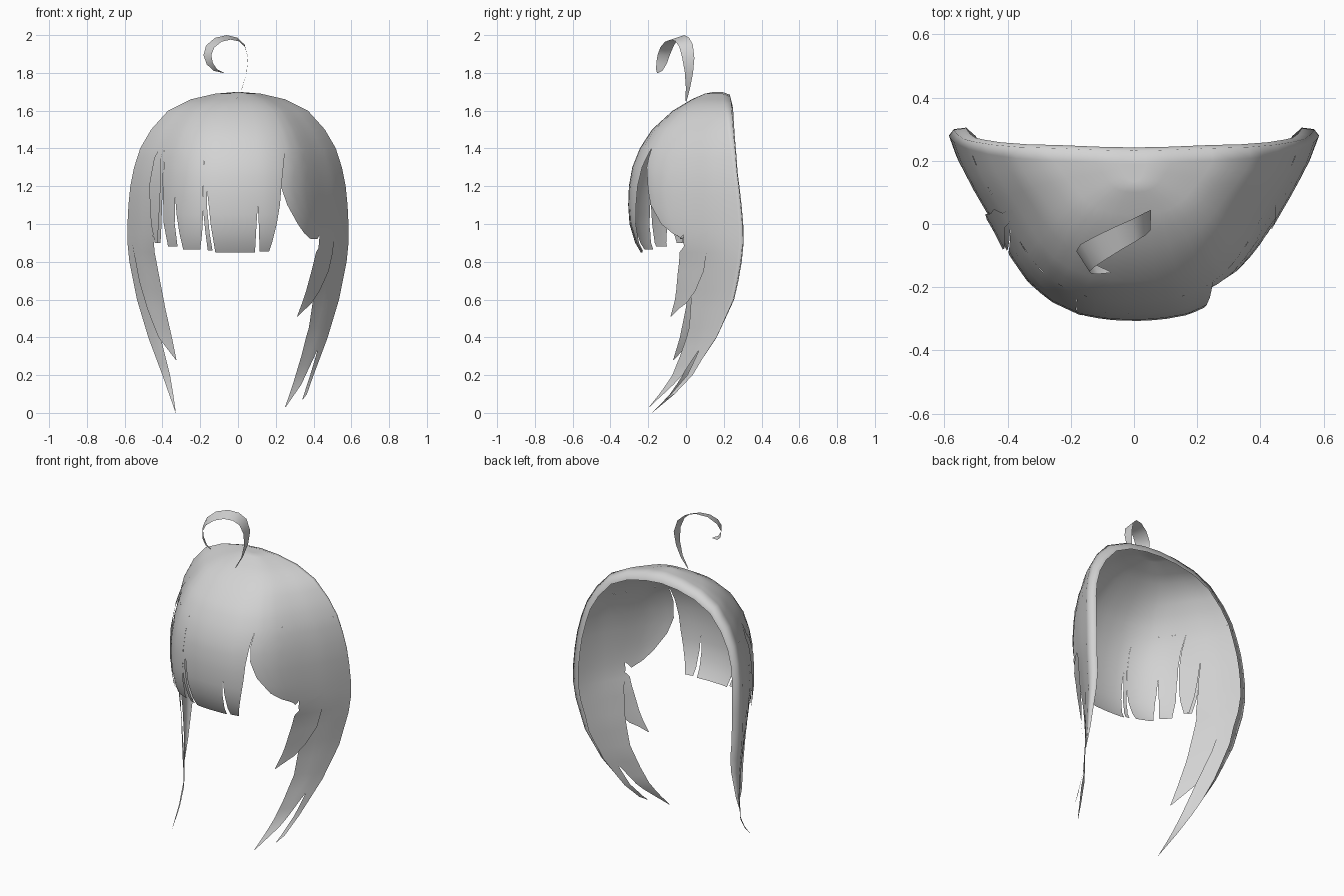
import bpy, bmesh, math
from mathutils import Vector

hair = bpy.data.materials.new("hair_grey")
hair.diffuse_color = (0.65, 0.65, 0.65, 1)

# Head-shaped envelope by height: z, half width, front depth, back edge depth
ENV = [(1.70, 0.0, .15, .19), (1.69, .12, .10, .193), (1.66, .25, .03, .20),
       (1.60, .37, -.07, .207), (1.50, .46, -.18, .22), (1.40, .518, -.245, .235),
       (1.30, .55, -.285, .248), (1.20, .57, -.303, .26), (1.10, .58, -.307, .27),
       (1.00, .585, -.30, .278), (.90, .585, -.27, .28), (.80, .575, -.21, .27),
       (.60, .535, -.17, .235), (.40, .475, -.16, .155), (.20, .40, -.19, .035),
       (.10, .365, -.22, -.06), (0.0, .33, -.25, -.18)]
# Plan section: share of half width, share of depth from front to back
SECTION = [(1, 1), (.957, .88), (.87, .71), (.76, .52), (.68, .36), (.58, .215),
           (.46, .11), (.3, .035), (.15, .007), (0, 0)]


def lerp_table(table, z):
    """Interpolate the columns of a table sorted by a falling first column."""
    if z >= table[0][0]:
        return table[0][1:]
    for a, b in zip(table, table[1:]):
        if z >= b[0]:
            t = (a[0] - z) / (a[0] - b[0])
            return [p + (q - p) * t for p, q in zip(a[1:], b[1:])]
    return table[-1][1:]


def on_head(u, z, off=0.0):
    w, f, b = lerp_table(ENV, z)
    return Vector((w * u * (1 + off), f + (b - f) * lerp_table(SECTION, abs(u))[0] - off, z))


def head_normal(u, z):
    if z > 1.695:
        return Vector((0, 0, 1))
    du = on_head(min(1, u + .08), z) - on_head(max(-1, u - .08), z)
    dz = on_head(u, min(1.70, z + .04)) - on_head(u, max(0, z - .04))
    return du.cross(dz).normalized()


def sheet(name, rows, normals=None):
    """Smooth quad sheet through rows of points."""
    bm = bmesh.new()
    grid = [[bm.verts.new(p) for p in row] for row in rows]
    for a, b in zip(grid, grid[1:]):
        for i in range(len(a) - 1):
            bm.faces.new((a[i], b[i], b[i + 1], a[i + 1]))
    me = bpy.data.meshes.new(name)
    bm.to_mesh(me)
    bm.free()
    me.materials.append(hair)
    me.shade_smooth()
    if normals:
        me.normals_split_custom_set_from_vertices([n for row in normals for n in row])
    bpy.context.collection.objects.link(bpy.data.objects.new(name, me))


def lock(name, keys, off=lambda t, s: 0.0, cols=5):
    """Lock of hair on the head; keys are (z, left x, right x)."""
    top, low = keys[0][0], keys[-1][0]
    zs = {k[0] for k in keys}
    zs |= {z / 20 for z in range(40) if low + .015 < z / 20 < top - .015}
    rows, normals = [], []
    for z in sorted(zs, reverse=True):
        x0, x1 = lerp_table(keys, z)
        w = lerp_table(ENV, z)[0]
        u0, u1 = max(-1, x0 / w), min(1, x1 / w)
        t = (top - z) / (top - low)
        us = [(u0 + (u1 - u0) * i / cols, i / cols) for i in range(cols + 1)]
        rows.append([on_head(u, z, off(t, s)) for u, s in us])
        normals.append([head_normal(u, z) for u, s in us])
    sheet(name, rows, normals)


# Crown shell
levels = (1.70, 1.697, 1.69, 1.675, 1.66, 1.63, 1.60, 1.55, 1.50, 1.45, 1.40)
us = [i / 20 for i in range(-20, 21)]
sheet("crown", [[on_head(u, z) for u in us] for z in levels],
      [[head_normal(u, z) for u in us] for z in levels])

# Curled rim along the open back of the crown and side strands
side = list(levels) + [1.3, 1.2, 1.1, 1.0, .9, .8, .7, .6, .5, .4, .3]
edge = [(-1, z) for z in reversed(side)] + [(1, z) for z in side[1:]]
outer, middle, inner, n_out, n_mid, n_in = [], [], [], [], [], []
for u, z in edge:
    p, n = on_head(u, z), head_normal(u, z)
    d = Vector((-p.x, 0, -max(0, z - 1.0))).normalized()
    size = min(1, (z - .28) / .4)
    back = Vector((0, .025 + .027 * max(0, (z - 1.3) / .4), 0))
    q = p + (d * .055 + back) * size
    outer.append(p)
    inner.append(q)
    middle.append((p + q) / 2 + (back * .3 - d * .012) * size)
    n_out.append(n)
    n_mid.append((n + Vector((0, 1, 0)) - d * .3).normalized())
    n_in.append((Vector((0, 1, 0)) - d * .3).normalized())
sheet("back_rim", [inner, middle, outer], [n_in, n_mid, n_out])

# Fringe: straight locks separated by narrow slits
FRINGE = [
    [(1.4, -.44, -.39), (1.24, -.46, -.397), (1.1, -.455, -.402), (1.0, -.445, -.405), (.9, -.425, -.41)],
    [(1.4, -.39, -.333), (1.15, -.397, -.333), (1.0, -.393, -.335), (.88, -.37, -.32)],
    [(1.4, -.333, -.18), (1.15, -.333, -.185), (1.05, -.325, -.185), (.95, -.31, -.19), (.865, -.29, -.2)],
    [(1.4, -.18, -.166), (1.08, -.185, -.163), (.95, -.172, -.15), (.86, -.16, -.135)],
    [(1.4, -.166, .105), (1.2, -.166, .105), (1.1, -.155, .105), (1.0, -.145, .098), (.85, -.12, .09)],
    [(1.4, .105, .25), (1.2, .105, .23), (1.1, .105, .222), (1.0, .11, .205), (.9, .113, .18), (.855, .115, .165)],
]
for n, keys in enumerate(FRINGE):
    lock("fringe_lock_%d" % (n + 1), keys, cols=4 if n != 4 else 6)

# Overlapping lock at the left temple
lock("left_temple_lock", [(1.46, -.385, -.382), (1.35, -.44, -.405), (1.2, -.465, -.405),
                          (1.0, -.455, -.415), (.9, -.435, -.422)],
     off=lambda t, s: .012 * min(1, t * 3), cols=3)
# Rounded lock at the right temple, set back behind the fringe
lock("right_temple_lock", [(1.4, .25, .50), (1.3, .238, .48), (1.2, .238, .46), (1.1, .275, .457), (1.0, .333, .447),
                           (.95, .37, .437), (.92, .405, .42)],
     off=lambda t, s: -.05 * min(1, t * 2.4) * (1 - s), cols=7)

# Left strands: inner lock, and narrow outer lock ending in the lowest tip
lock("left_inner_strand", [(1.4, -.6, -.44), (1.2, -.6, -.46), (1.0, -.578, -.455), (.85, -.55, -.44),
                           (.7, -.52, -.41), (.55, -.475, -.38), (.4, -.415, -.345), (.28, -.323, -.32)],
     off=lambda t, s: .03 * max(0, t - .4))
lock("left_outer_strand", [(1.2, -.6, -.54), (1.0, -.6, -.55), (.8, -.6, -.52), (.6, -.6, -.47),
                           (.4, -.6, -.41), (.2, -.6, -.36), (.1, -.6, -.343), (0.0, -.331, -.329)], cols=3)

# Right strands: broad lock, a short rear tip and an overlapping spike
lock("right_main_strand", [(1.4, .45, .6), (1.2, .445, .6), (1.0, .437, .6), (.8, .42, .6), (.65, .405, .6),
                           (.45, .375, .487), (.4, .36, .455), (.3, .335, .405), (.15, .29, .335), (.03, .249, .252)])
lock("right_rear_tip", [(.6, .47, .6), (.45, .45, .6), (.4, .44, .6), (.3, .412, .6),
                        (.2, .382, .6), (.07, .34, .343)], cols=3)
lock("right_spike", [(.96, .507, .51), (.9, .44, .505), (.85, .41, .498), (.75, .385, .475), (.65, .358, .43),
                     (.58, .335, .385), (.51, .309, .312)],
     off=lambda t, s: .01 * min(1, t * 3), cols=3)

# Curled ribbon tuft on top: x, y, z, width factor
TUFT = [(-.015, 0, 1.65, .08), (.022, .01, 1.72, .3), (.045, .015, 1.80, .6), (.053, .012, 1.88, .9),
        (.035, 0, 1.945, 1), (0, -.02, 1.977, 1), (-.05, -.045, 1.988, 1), (-.105, -.075, 1.975, 1),
        (-.147, -.10, 1.94, 1), (-.162, -.118, 1.895, .9), (-.15, -.13, 1.85, .75),
        (-.12, -.142, 1.815, .45), (-.075, -.152, 1.80, .06)]
rows = []
for x, y, z, s in TUFT:
    centre = Vector((x, y, z))
    inward = Vector((-.055 - x, 0, 1.9 - z)).normalized()
    h = (Vector((.011, -.036, 0)) + inward * .012) * s
    rows.append([centre + h, centre - h])
sheet("top_curl", rows)
